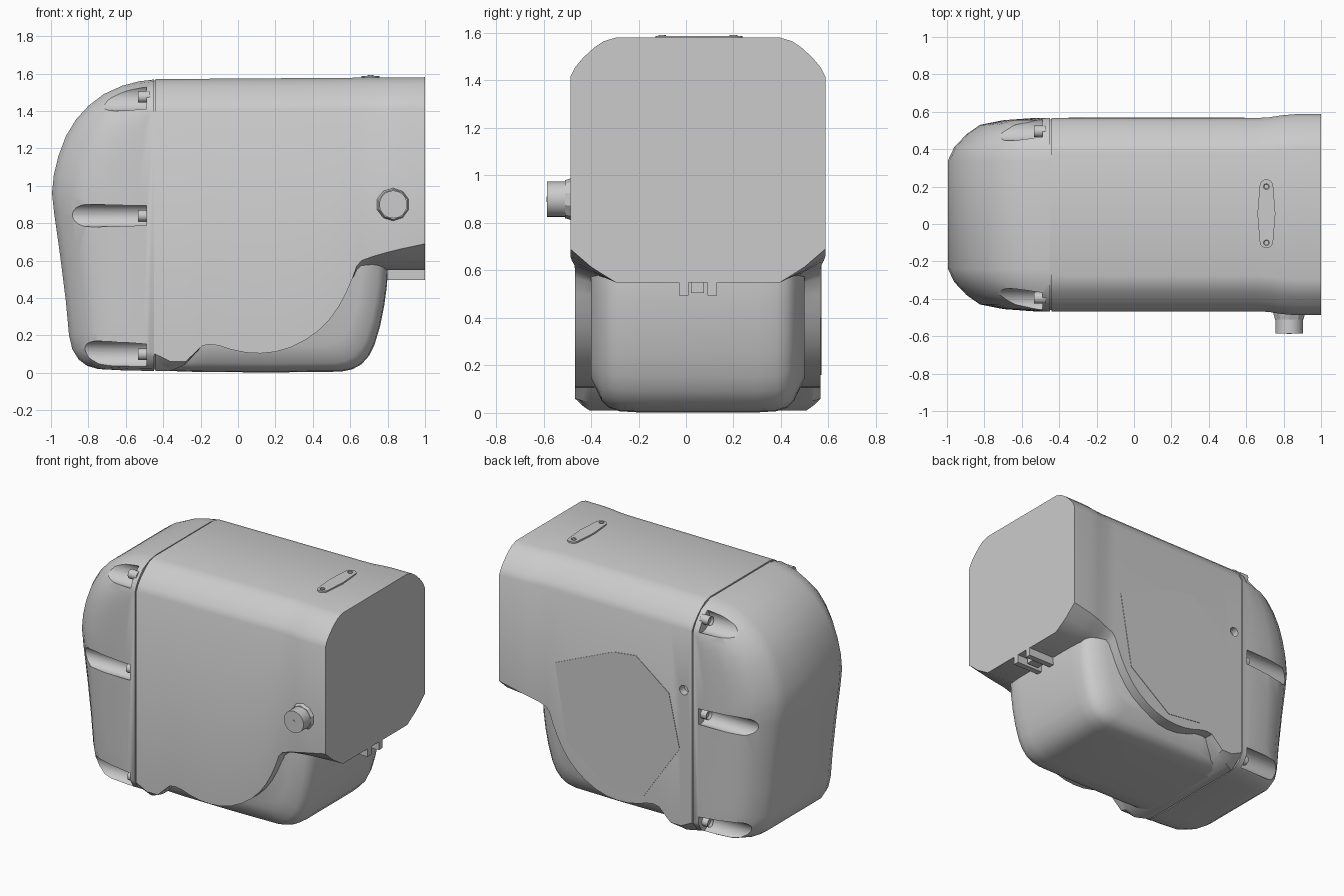
import bpy, bmesh, math
from mathutils import Matrix, Vector

if "Cube" in bpy.data.objects:
    bpy.data.objects.remove(bpy.data.objects["Cube"], do_unlink=True)

grey = bpy.data.materials.new("housing grey")
grey.use_nodes = True
grey.diffuse_color = (0.6, 0.6, 0.6, 1)
grey.node_tree.nodes["Principled BSDF"].inputs["Base Color"].default_value = (0.6, 0.6, 0.6, 1)

MID = 0.05      # y of the housing's centre plane
SEAM = -0.45    # x where the end cap meets the body


def finish(name, bm, angle=30):
    bmesh.ops.recalc_face_normals(bm, faces=bm.faces)
    mesh = bpy.data.meshes.new(name)
    bm.to_mesh(mesh)
    bm.free()
    mesh.materials.append(grey)
    ob = bpy.data.objects.new(name, mesh)
    bpy.context.collection.objects.link(ob)
    bpy.ops.object.select_all(action='DESELECT')
    ob.select_set(True)
    bpy.context.view_layer.objects.active = ob
    bpy.ops.object.shade_smooth_by_angle(angle=math.radians(angle))
    return ob


def loft(name, rings, angle=30):
    """Skin a row of equal closed rings and close both ends."""
    bm = bmesh.new()
    rows = [[bm.verts.new(p) for p in ring] for ring in rings]
    n = len(rows[0])
    for a, b in zip(rows, rows[1:]):
        for i in range(n):
            j = (i + 1) % n
            bm.faces.new((a[i], a[j], b[j], b[i]))
    bm.faces.new(rows[0])
    bm.faces.new(rows[-1])
    return finish(name, bm, angle)


def add_cylinder(bm, start, end, r1, r2=None, sides=24):
    start, end = Vector(start), Vector(end)
    axis = end - start
    turn = axis.to_track_quat('Z', 'Y').to_matrix().to_4x4()
    bmesh.ops.create_cone(bm, cap_ends=True, segments=sides, radius1=r1,
                          radius2=r1 if r2 is None else r2, depth=axis.length,
                          matrix=Matrix.Translation((start + end) / 2) @ turn)


def cylinder(name, start, end, r1, r2=None, sides=24, socket=0):
    bm = bmesh.new()
    add_cylinder(bm, start, end, r1, r2, sides)
    if socket:
        way = (Vector(end) - Vector(start)).normalized()
        bm.normal_update()
        face = max(bm.faces, key=lambda f: f.calc_center_median().dot(way))
        bmesh.ops.inset_region(bm, faces=[face], thickness=socket)
        bmesh.ops.translate(bm, verts=face.verts[:], vec=-way * socket)
    return finish(name, bm)


def box(name, low, high):
    return loft(name, [[(x, low[1], low[2]), (x, high[1], low[2]),
                        (x, high[1], high[2]), (x, low[1], high[2])]
                       for x in (low[0], high[0])])


def cut(ob, bm):
    """Subtract the cutter volumes from a part."""
    cutter = finish("cutter", bm)
    cutter.hide_render = True
    mod = ob.modifiers.new("cut", 'BOOLEAN')
    mod.operation, mod.solver, mod.object = 'DIFFERENCE', 'EXACT', cutter
    bpy.context.view_layer.objects.active = ob
    bpy.ops.object.modifier_apply(modifier=mod.name)
    bpy.data.objects.remove(cutter, do_unlink=True)
    ob.select_set(True)
    bpy.ops.object.shade_smooth_by_angle(angle=math.radians(30))


# Main body: cross-sections with a rounded top chamfer and a shaped lower edge
SHOULDER = [(0, .165), (.02, .125), (.055, .083), (.1, .042), (.14, .015), (.19, 0)]


def section(x, w, side_low, low, inset, drop=0.0):
    top = 1.57 + 0.007 * (x - SEAM) - drop
    half = [(w - inset, low), (w - inset * .47, side_low + (low - side_low) * .55), (w, side_low)]
    half += [(w - a, top - b) for a, b in SHOULDER]
    pts = half + [(-y, z) for y, z in reversed(half)]
    return [(x, MID + y, z) for y, z in pts]


W, W_END = 0.517, 0.537
stations = [section(SEAM + .008, W, .1, .01, .1), section(-.36, W, .06, .01, .06),
            section(-.28, W, .06, .045, .06)]
# Scalloped lower edge of the side panels
for x, z in [(-.19, .145), (-.15, .152), (-.1, .145), (-.04, .125), (.04, .108), (.12, .104),
             (.2, .112), (.28, .135), (.36, .175), (.43, .225), (.49, .285), (.54, .355),
             (.58, .43), (.61, .5)]:
    stations.append(section(x, W, z, z, .06))
# Flared square end
stations += [section(.635, W, .57, .545, .1), section(.66, W, .6, .55, .15),
             section(.72, .52, .622, .55, .19), section(.79, .531, .642, .55, .19),
             section(.86, W_END, .66, .55, .19), section(1, W_END, .69, .55, .19)]
body = loft("main_body", stations)

# Small blind hole in the back
holes = bmesh.new()
add_cylinder(holes, (-.38, MID + W - .05, .99), (-.38, MID + W + .05, .99), .032, sides=16)
cut(body, holes)

# Gasket showing in the seam
loft("seam_gasket", [section(x, W - .008, .1, .018, .1, .008) for x in (SEAM - .02, SEAM + .02)])


# Lower bulge between the side panels
belly = [(-.44, .7), (-.44, .012), (-.2, .004), (.2, .002), (.55, .006), (.61, .018), (.66, .045),
         (.7, .09), (.73, .15), (.76, .25), (.782, .36), (.797, .47), (.8, .54), (.8, .7)]
layers = [(.45, .80), (.425, .87), (.405, .93), (.375, .972), (.33, .993), (.25, 1)]
rings = [[(.1 + (x - .1) * s, MID + side * w, .7 + (z - .7) * s) for x, z in belly]
         for side, order in ((-1, layers), (1, layers[::-1])) for w, s in order]
loft("lower_bulge", rings, 40)

# End cap: side outline drawn in toward each flank
outline = [(SEAM, 1.568), (-.53, 1.558), (-.62, 1.535), (-.72, 1.49), (-.8, 1.43), (-.87, 1.355),
           (-.925, 1.265), (-.965, 1.16), (-.99, 1.06), (-1, .96), (-.988, .85), (-.955, .62),
           (-.925, .38), (-.908, .2), (-.89, .125), (-.855, .07), (-.81, .037), (-.75, .02),
           (-.6, .012), (SEAM, .01)]
# half width, then reach to the end, top and bottom
flanks = [(W, .15, .81, .86), (.505, .45, .845, .89), (.48, .68, .89, .945),
          (.43, .81, .952, .985), (.36, .93, .988, 1), (.29, .99, 1, 1)]


def cap_ring(side, w, reach, up, down):
    return [(SEAM + (x - SEAM) * reach, MID + side * w,
             .7 + (z - .7) * (up if z > .7 else down)) for x, z in outline]


cap = loft("end_cap", [cap_ring(-1, *f) for f in flanks] + [cap_ring(1, *f) for f in flanks[::-1]])

# Bolt pockets along both flanks: half width, height, radius
pockets = [(.47, 1.475, .075), (.49, .84, .06), (.475, .1, .07)]
channels = bmesh.new()
for side in (-1, 1):
    for w, z, r in pockets:
        add_cylinder(channels, (-.49, MID + side * w, z), (-1.1, MID + side * w, z), r)
cut(cap, channels)

# Socket bolts seated in the pockets
for side, label in ((-1, "front"), (1, "back")):
    for (w, z, r), level in zip(pockets, ("upper", "middle", "lower")):
        y = MID + side * (w - .025)
        cylinder(f"{label}_{level}_bolt", (-.47, y, z), (-.535, y, z), .031, sides=16, socket=.013)

# Many-sided cover plate on the back
cover = [(.59, .92), (.15, 1.11), (-.02, 1.13), (-.27, .94), (-.35, .58), (-.08, .19),
         (.18, .16), (.5, .4)]
loft("back_cover", [[(x, MID + W + d, z) for x, z in cover] for d in (-.004, .003)])

# Round plug on the front
cylinder("plug_collar", (.83, -.47, .9), (.83, -.51, .9), .092, .08, sides=10)
cylinder("plug", (.83, -.47, .9), (.83, -.585, .9), .074, sides=32)
cylinder("plug_centre", (.83, -.58, .9), (.83, -.587, .9), .012, sides=12)

# Tapered tag on top with two rivets
tag = []
for end in (1, -1):
    for i in range(9):
        a = math.pi * i / 8 + (0 if end == 1 else math.pi)
        tag.append((.708 + .036 * math.cos(a), .055 + end * .148 + .036 * math.sin(a)))
    tag.append((.708 - end * .048, .055))
loft("top_tag", [[(x, y, z) for x, y in tag] for z in (1.565, 1.588)])
for y, label in ((.2, "back"), (-.1, "front")):
    cylinder(f"{label}_tag_rivet", (.708, y, 1.58), (.708, y, 1.592), .016, sides=12, socket=.005)

# Slotted bracket under the square end
for y, label in ((-.03, "front"), (.09, "back")):
    box(f"{label}_bracket_rail", (.79, y, .495), (1, y + .04, .56))
box("bracket_block", (.84, .022, .505), (.93, .075, .56))
